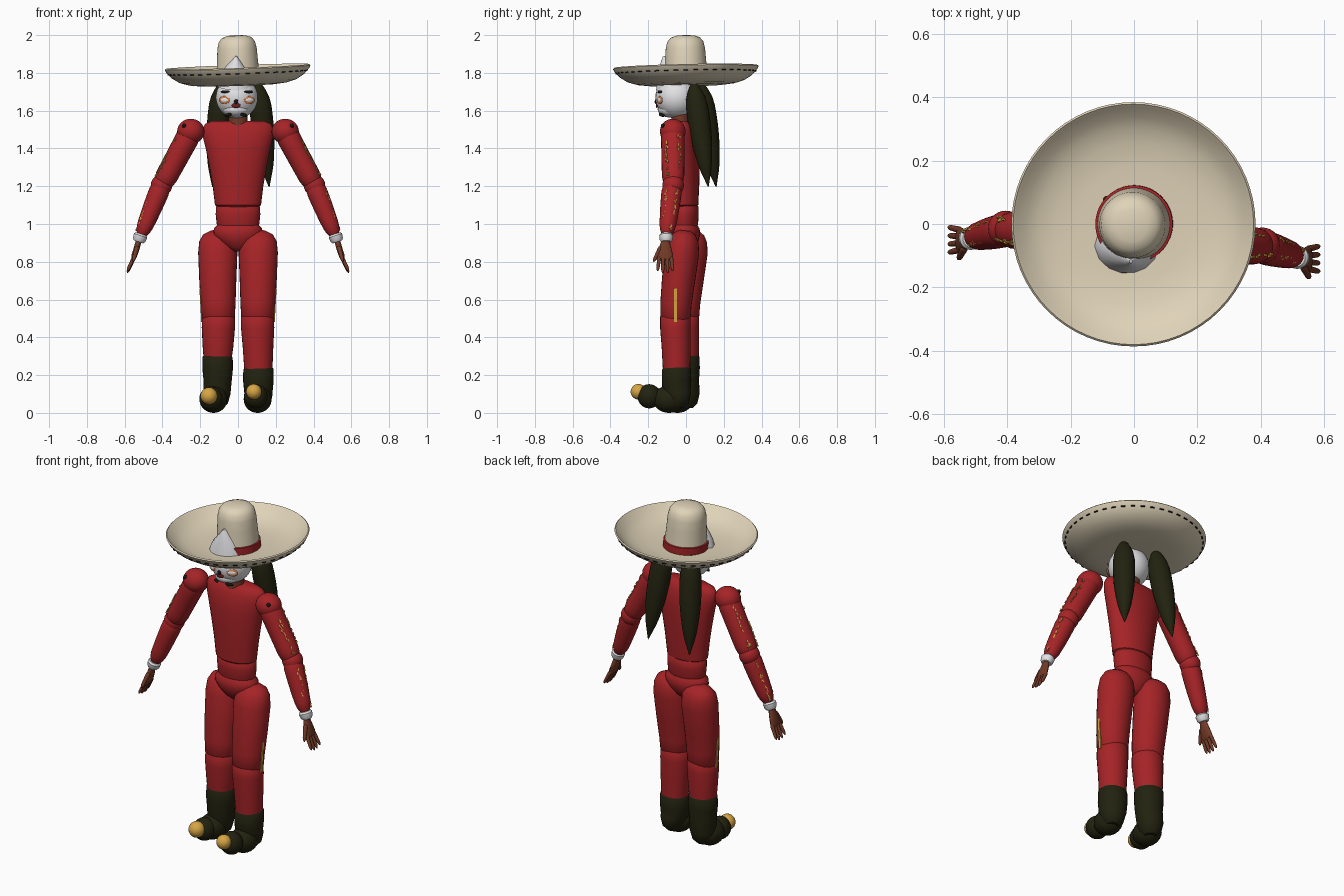
import bpy, bmesh, math, random
from math import sin, cos, pi, sqrt, radians
from mathutils import Vector, Matrix

random.seed(4)
if "Cube" in bpy.data.objects:
    bpy.data.objects.remove(bpy.data.objects["Cube"])


def material(name, *rgb):
    m = bpy.data.materials.new(name)
    m.use_nodes = True
    m.diffuse_color = (*rgb, 1)
    bsdf = next(n for n in m.node_tree.nodes if n.type == "BSDF_PRINCIPLED")
    bsdf.inputs["Base Color"].default_value = (*rgb, 1)
    return m


RED = material("red cloth", .38, .017, .02)
CREAM = material("cream felt", .74, .65, .48)
DARK = material("dark olive", .016, .016, .005)
BROWN = material("brown skin", .17, .042, .02)
WHITE = material("white", .76, .76, .78)
GOLD = material("gold", .68, .38, .06)
ORANGE = material("orange", .65, .2, .06)
CRIMSON = material("dark crimson", .16, .01, .012)
BLACK = material("black", .008, .008, .008)


def finish(name, bm, mat, matrix=None):
    bmesh.ops.recalc_face_normals(bm, faces=bm.faces[:])
    if matrix:
        bm.transform(matrix)
    me = bpy.data.meshes.new(name)
    bm.to_mesh(me)
    bm.free()
    me.materials.append(mat)
    ob = bpy.data.objects.new(name, me)
    bpy.context.collection.objects.link(ob)
    bpy.ops.object.select_all(action="DESELECT")
    ob.select_set(True)
    bpy.context.view_layer.objects.active = ob
    bpy.ops.object.shade_smooth_by_angle(angle=radians(42))
    return ob


def loft(name, rings, mat, n=28, matrix=None):
    """Skin elliptical rings (x, y, z, half width, half depth) along a limb."""
    bm = bmesh.new()
    d = (Vector(rings[-1][:3]) - Vector(rings[0][:3])).normalized()
    v = Vector((0, 1, 0))
    v = (v - d * v.dot(d)).normalized()
    u = v.cross(d)
    loops = []
    for *c, rx, ry in rings:
        loops.append([bm.verts.new(Vector(c) + u * rx * cos(2 * pi * i / n)
                                   + v * ry * sin(2 * pi * i / n)) for i in range(n)])
    for a, b in zip(loops, loops[1:]):
        for i in range(n):
            j = (i + 1) % n
            bm.faces.new((a[i], a[j], b[j], b[i]))
    bm.faces.new(loops[0])
    bm.faces.new(loops[-1])
    return finish(name, bm, mat, matrix)


def lathe(name, profile, mat, matrix=None):
    return loft(name, [(0, 0, z, r, r) for r, z in profile], mat, 64, matrix)


def ball(name, c, r, mat):
    r = r if isinstance(r, tuple) else (r, r, r)
    bm = bmesh.new()
    bmesh.ops.create_uvsphere(bm, u_segments=28, v_segments=18, radius=1)
    return finish(name, bm, mat, Matrix.Translation(c) @ Matrix.Diagonal((*r, 1)))


def capsule(name, a, b, r0, r1, mat, bulge=0):
    """Round-ended limb between two points, with an optional mid swell."""
    a, b = Vector(a), Vector(b)
    rings = []
    for i in range(17):
        s = (1 - cos(pi * i / 16)) / 2
        end = min(1, sqrt(max(0, s * (1 - s))) * 2.6) if 0 < i < 16 else .04
        r = (r0 + (r1 - r0) * s + bulge * sin(pi * s)) * end
        rings.append((*a.lerp(b, s), r, r))
    return loft(name, rings, mat, 24)


def plates(name, spots, size, mat, matrix=None):
    """Many little thin boxes, each placed by its own matrix."""
    bm = bmesh.new()
    for m in spots:
        bmesh.ops.create_cube(bm, size=1, matrix=m @ Matrix.Diagonal((*size, 1)))
    return finish(name, bm, mat, matrix)


# Hat, tipped slightly
pivot = Matrix.Translation((0, 0, 1.78))
tilt = pivot @ Matrix.Rotation(radians(-2), 4, "Y") @ Matrix.Rotation(radians(1.2), 4, "X") @ pivot.inverted()
lathe("hat_brim", [(.1, 1.735), (.2, 1.735), (.26, 1.742), (.31, 1.757), (.35, 1.782), (.378, 1.812),
                   (.386, 1.828), (.38, 1.834), (.37, 1.825), (.34, 1.795), (.3, 1.773), (.25, 1.757),
                   (.18, 1.749), (.1, 1.747)], CREAM, tilt)
lathe("hat_crown", [(.118, 1.738), (.113, 1.8), (.108, 1.87), (.104, 1.93), (.096, 1.965),
                    (.078, 1.987), (.05, 1.997), (.01, 2.0)], CREAM, tilt)
lathe("hat_band", [(.122, 1.74), (.122, 1.788), (.113, 1.79)], RED, tilt)
plates("brim_stitches", [Matrix.Rotation(2 * pi * i / 44, 4, "Z") @ Matrix.Translation((.368, 0, 1.803))
                         for i in range(44)], (.009, .024, .005), BLACK, tilt)
loft("hat_peak", [(-.02, -.07, 1.735, .105, .095), (-.018, -.08, 1.78, .088, .078),
                  (-.012, -.095, 1.83, .052, .05), (-.01, -.11, 1.865, .022, .025),
                  (-.01, -.118, 1.887, .005, .006)], WHITE, 14)

# Head, jaw and neck
HC, HR = Vector((-.006, -.05, 1.67)), Vector((.112, .112, .112))
ball("skull_head", HC, tuple(HR), WHITE)
ball("jaw", (-.008, -.085, 1.607), (.072, .065, .043), WHITE)
loft("neck", [(0, -.03, 1.44, .056, .05), (0, -.03, 1.53, .05, .046), (0, -.03, 1.62, .052, .05)], BROWN)


def face_mark(name, x, z, rx, rz, mat, lift=0):
    f = sqrt(max(0, 1 - ((x - HC.x) / HR.x) ** 2 - ((z - HC.z) / HR.z) ** 2))
    p = (x, HC.y - HR.y * f - lift, z)
    ob = ball(name, (0, 0, 0), (rx, .005, rz), mat)
    ob.data.transform(Matrix.Translation(p) @ Matrix.Rotation(.8 * (x - HC.x) / HR.x, 4, "Z"))


for side, s in (("left", 1), ("right", -1)):
    face_mark(side + "_eye_rim", HC.x + s * .066, 1.656, .032, .021, ORANGE)
    face_mark(side + "_eye", HC.x + s * .066, 1.656, .023, .012, WHITE, .003)
    face_mark(side + "_brow", HC.x + s * .062, 1.7, .026, .008, BLACK)
    capsule(side + "_chin_tuft", (s * .025 - .01, -.14, 1.582), (s * .06 - .01, -.115, 1.572), .01, .007, BLACK)
face_mark("nose", -.01, 1.648, .011, .012, BLACK, .001)
face_mark("mouth", -.01, 1.627, .024, .013, CRIMSON, .001)

# Hair tails
capsule("left_hair_tail", (.105, .04, 1.75), (.165, .118, 1.195), .05, .012, DARK, .026)
capsule("right_hair_tail", (-.085, .075, 1.75), (-.135, .16, 1.195), .05, .012, DARK, .026)

# Torso, waist and hips
loft("chest", [(0, -.015, z, rx, ry) for z, rx, ry in
               ((1.085, .1, .065), (1.1, .122, .08), (1.2, .134, .085), (1.3, .151, .088), (1.4, .171, .088),
                (1.46, .186, .082), (1.5, .19, .07), (1.53, .175, .058), (1.545, .14, .04))], RED)
loft("waist", [(0, -.01, z, rx, ry) for z, rx, ry in
               ((.97, .1, .065), (1.0, .113, .074), (1.05, .118, .077), (1.09, .117, .077), (1.11, .1, .06))], RED)
loft("hips", [(0, -.01, z, rx, ry) for z, rx, ry in
              ((.855, .025, .03), (.875, .06, .055), (.91, .105, .075), (.945, .13, .085),
               (.975, .128, .082), (.995, .11, .07))], RED)


# Arms
def arm(side, s, ys, ye, yw):
    sh, el, wr = Vector((s * .25, ys, 1.49)), Vector((s * .405, ye, 1.205)), Vector((s * .515, yw, .935))
    ball(side + "_shoulder", sh, (.072, .068, .067), RED)
    ball(side + "_shoulder_pin", sh + Vector((s * .035, -.052, .03)), .011, BLACK)
    capsule(side + "_upper_arm", sh + Vector((-s * .025, 0, .045)), el - Vector((-s * .015, 0, .03)),
            .064, .058, RED)
    ball(side + "_elbow", el, .057, RED)
    capsule(side + "_forearm", el + Vector((-s * .015, 0, .035)), wr + Vector((s * .006, 0, -.015)),
            .055, .036, RED, .005)
    # Gold flecks running down the sleeve
    spots = []
    for a, b, ra, rb in ((sh, el, .064, .06), (el, wr, .056, .037)):
        d = (b - a).normalized()
        front = Vector((0, -1, 0))
        front = (front - d * front.dot(d)).normalized()
        out = d.cross(front)
        out *= s if out.x * s * s > 0 else -s
        out = out if out.x * s > 0 else -out
        for i in range(26):
            t, ang = random.uniform(.15, .92), random.choice((-.55, .6)) + random.uniform(-.15, .15)
            n = out * cos(ang) + front * sin(ang)
            side_axis = d.cross(n)
            m = Matrix((n, side_axis, d)).transposed().to_4x4()
            spots.append(Matrix.Translation(a.lerp(b, t) + n * (ra + (rb - ra) * t)) @ m)
    plates(side + "_sleeve_flecks", spots, (.006, .006, .014), GOLD)
    # Cuff and hand
    cuff = Vector((s * .52, yw, .925))
    loft(side + "_cuff", [(*(cuff + Vector((s * .3, 0, -.9)) * k), r, r) for k, r in
                          ((-.025, .03), (-.015, .037), (.01, .034), (.022, .026))], WHITE, 20)
    x, y = s * .525, yw - .005
    loft(side + "_palm", [(x, y, .915, .015, .02), (x + s * .01, y, .875, .016, .032),
                          (x + s * .025, y, .83, .015, .042), (x + s * .03, y, .812, .01, .04)], BROWN, 16)
    for i in range(4):
        k = i - 1.5
        tip = .735 + .01 * abs(k)
        capsule(f"{side}_finger_{i + 1}", (x + s * .02, y + k * .02, .835), (x + s * .062, y + k * .027, tip),
                .011, .008, BROWN)
    capsule(side + "_thumb", (x + s * .008, y - .02, .885), (x + s * .03, y - .062, .8), .013, .009, BROWN)


arm("left", 1, -.07, -.068, -.105)
arm("right", -1, -.035, -.015, -.045)


# Legs with gold side stripe
def leg(side, s, dy, hem):
    def rows(data):
        return [(s * x, y + dy, z, rx, ry) for x, y, z, rx, ry in data]
    loft(side + "_thigh", rows(((.11, -.005, .965, .035, .03), (.11, -.008, .945, .075, .06),
                                (.108, -.015, .91, .097, .082), (.107, -.022, .85, .104, .092),
                                (.107, -.04, .7, .098, .088), (.105, -.053, .58, .092, .083),
                                (.104, -.056, .5, .087, .08), (.104, -.056, .48, .07, .065))), RED)
    loft(side + "_shin", rows(((.103, -.056, .535, .065, .06), (.103, -.056, .51, .087, .081),
                               (.104, -.056, .45, .088, .081), (.106, -.052, .35, .081, .077),
                               (.108, -.05, hem - .02, .074, .072))), RED)
    stripe = Vector((s * .195, dy - .055, .57))
    plates(side + "_leg_stripe", [Matrix.Translation(stripe) @ Matrix.Rotation(s * .055, 4, "Y")],
           (.009, .017, .18), GOLD)
    loft(side + "_boot_shaft", rows(((.108, -.05, hem, .073, .07), (.108, -.05, hem - .01, .08, .077),
                                     (.108, -.05, hem - .07, .081, .078), (.108, -.05, hem - .13, .075, .074),
                                     (.112, -.045, .1, .072, .072), (.114, -.045, .05, .06, .06),
                                     (.114, -.045, .025, .035, .035))), DARK)


leg("left", 1, 0, .24)
leg("right", -1, .045, .305)

# Boot feet with gold toe balls
for side, mid, toe, tip, r in (
        ("left", (.104, -.09, .072), (.094, -.195, .088), (.084, -.252, .112), .041),
        ("right", (-.13, -.045, .072), (-.143, -.11, .075), (-.154, -.165, .09), .045)):
    ball(side + "_boot_instep", mid, (.074, .085, .072), DARK)
    ball(side + "_boot_toe", toe, (.062, .062, .064), DARK)
    ball(side + "_toe_ball", tip, r, GOLD)
